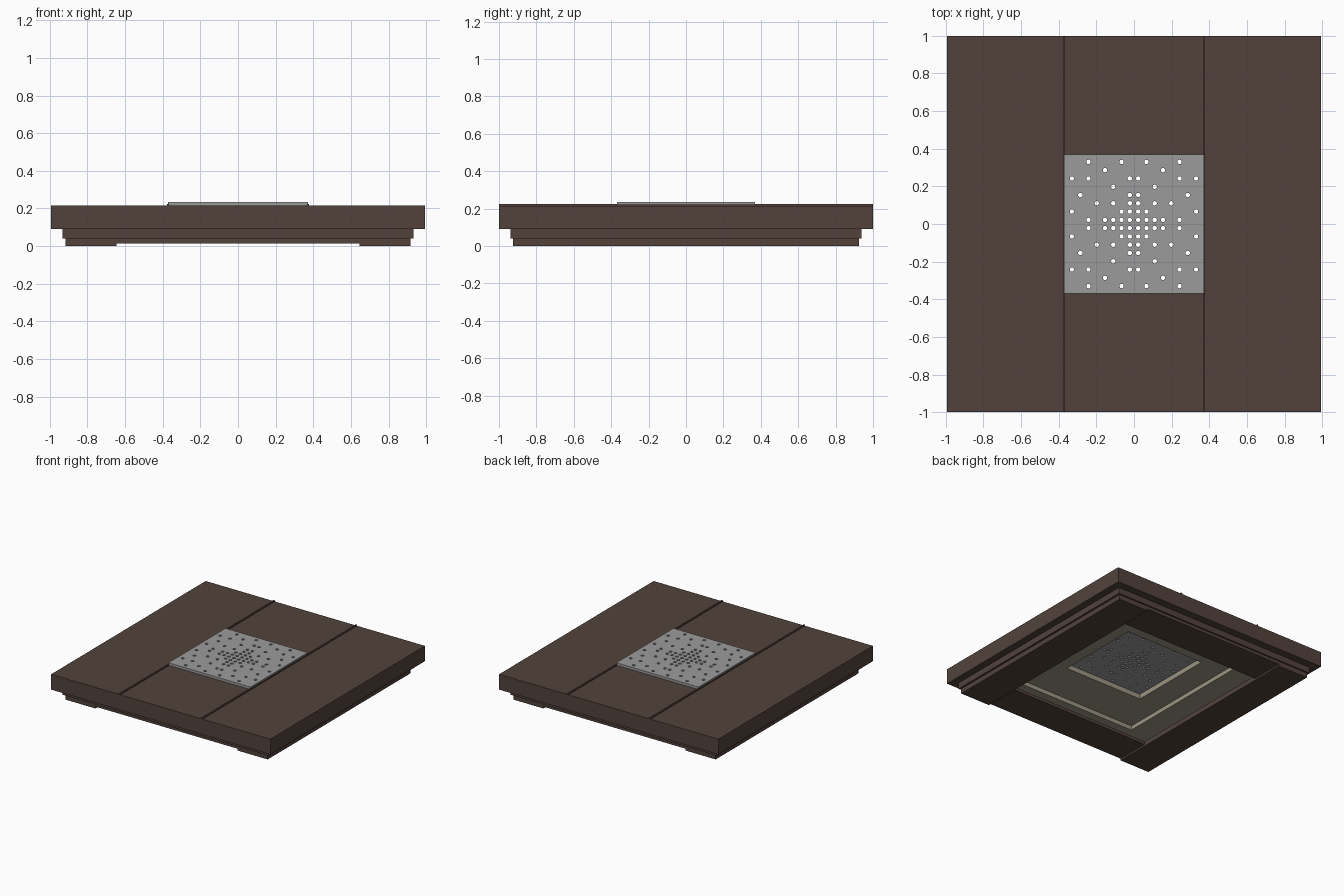
import bpy, bmesh
from mathutils import Matrix, Vector

if "Cube" in bpy.data.objects:
    bpy.data.objects.remove(bpy.data.objects["Cube"])


def material(name, color):
    m = bpy.data.materials.new(name)
    m.diffuse_color = (*color, 1)
    m.use_nodes = True
    m.node_tree.nodes["Principled BSDF"].inputs["Base Color"].default_value = m.diffuse_color
    return m


BROWN = material("brown_wood", (0.085, 0.055, 0.045))
BEIGE = material("beige_lining", (0.33, 0.30, 0.22))
METAL = material("grey_metal", (0.33, 0.33, 0.33))


def finish(name, bm, mat):
    bmesh.ops.recalc_face_normals(bm, faces=bm.faces)
    me = bpy.data.meshes.new(name)
    bm.to_mesh(me)
    bm.free()
    if mat:
        me.materials.append(mat)
    ob = bpy.data.objects.new(name, me)
    bpy.context.collection.objects.link(ob)
    return ob


def box(name, x0, x1, y0, y1, z0, z1, mat):
    bm = bmesh.new()
    size = Vector((x1 - x0, y1 - y0, z1 - z0))
    mid = Vector((x0 + x1, y0 + y1, z0 + z1)) / 2
    bmesh.ops.create_cube(bm, size=1, matrix=Matrix.Translation(mid) @ Matrix.Diagonal((*size, 1)))
    return finish(name, bm, mat)


def ring(name, outer, inner, z0, z1, mat):
    """Rectangular frame given outer and inner half sizes."""
    bm = bmesh.new()
    signs = ((-1, -1), (1, -1), (1, 1), (-1, 1))
    loops = [[bm.verts.new((sx * h[0], sy * h[1], z)) for sx, sy in signs]
             for h, z in ((outer, z0), (outer, z1), (inner, z1), (inner, z0))]
    for k in range(4):
        a, b = loops[k], loops[(k + 1) % 4]
        for i in range(4):
            j = (i + 1) % 4
            bm.faces.new((a[i], a[j], b[j], b[i]))
    return finish(name, bm, mat)


HOLE = (0.368, 0.368)

# Top slab: cover with a square opening, beige lining and outer rim
ring("top_cover", (0.993, 1.0), HOLE, 0.195, 0.215, BROWN)
ring("slab_rim", (0.993, 1.0), (0.92, 0.925), 0.09, 0.195, BROWN)
ring("ceiling_lining", (0.92, 0.925), HOLE, 0.175, 0.215 - 0.021, BEIGE)
ring("opening_lining", HOLE, (0.358, 0.358), 0.175, 0.215, BEIGE)
ring("lining_ledge", (0.92, 0.925), (0.57, 0.71), 0.14, 0.175, BEIGE)

# Stepped lower frame
ring("middle_step", (0.933, 0.937), (0.89, 0.895), 0.04, 0.09, BROWN)
for side, s in (("left", -1), ("right", 1)):
    xs = sorted((s * 0.645, s * 0.917))
    box(side + "_bottom_bar", *xs, -0.925, 0.925, 0.0, 0.04, BROWN)
    # Thin raised seams on the top cover
    xs = sorted((s * 0.366, s * 0.378))
    box(side + "_seam_strip", *xs, -1.0, 1.0, 0.215, 0.224, BROWN)
for side, s in (("front", -1), ("back", 1)):
    ys = sorted((s * 0.645, s * 0.925))
    box(side + "_bottom_bar", -0.645, 0.645, *ys, 0.015, 0.04, BROWN)

# Perforated metal plate
plate = box("vent_plate", -0.372, 0.372, -0.37, 0.37, 0.215, 0.235, METAL)

# Hole columns for each row of one quarter, mirrored to all four
ROWS = [(0, 1, 2, 3, 5), (0, 1, 7), (0, 2, 4), (0, 6), (2,), (0, 5, 7), (3,), (1, 5)]
bm = bmesh.new()
for row, cols in enumerate(ROWS):
    for col in cols:
        for sx in (-1, 1):
            for sy in (-1, 1):
                pos = (sx * (0.022 + 0.044 * col), sy * (0.022 + 0.044 * row), 0.225)
                bmesh.ops.create_cone(bm, cap_ends=True, segments=10, radius1=0.012,
                                      radius2=0.012, depth=0.06,
                                      matrix=Matrix.Translation(pos))
cutter = finish("hole_cutter", bm, None)
cutter.hide_render = True
cut = plate.modifiers.new("holes", 'BOOLEAN')
cut.object = cutter
cut.operation = 'DIFFERENCE'
cut.solver = 'EXACT'

# Bake the holes and drop the cutter
dg = bpy.context.evaluated_depsgraph_get()
baked = bpy.data.meshes.new_from_object(plate.evaluated_get(dg))
plate.modifiers.clear()
plate.data = baked
baked.materials.clear()
baked.materials.append(METAL)
bpy.data.objects.remove(cutter)
